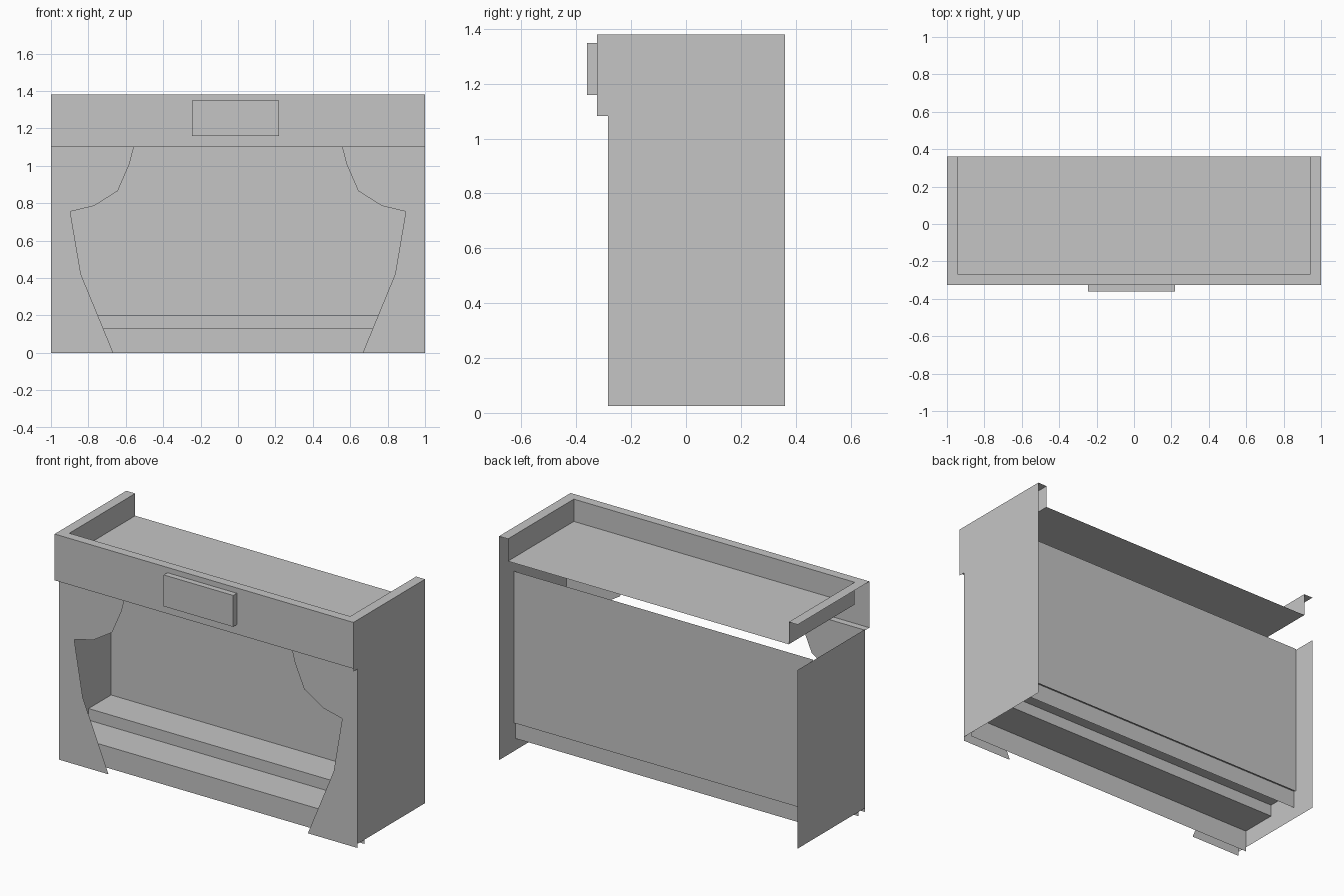
import bpy

cube = bpy.data.objects.get("Cube")
if cube:
    bpy.data.objects.remove(cube, do_unlink=True)

grey = bpy.data.materials.new("plain_grey")
grey.use_nodes = True
COLOUR = (0.56, 0.56, 0.56, 1)
grey.diffuse_color = COLOUR
grey.node_tree.nodes["Principled BSDF"].inputs["Base Color"].default_value = COLOUR


def build(name, verts, faces):
    mesh = bpy.data.meshes.new(name)
    mesh.from_pydata(verts, [], faces)
    mesh.materials.append(grey)
    obj = bpy.data.objects.new(name, mesh)
    bpy.context.collection.objects.link(obj)
    return obj


def sheet(name, points):
    """One flat polygon."""
    return build(name, points, [range(len(points))])


def strip(name, profile, x0, x1):
    """Sweep a (y, z) profile along x."""
    n = len(profile)
    verts = [(x, y, z) for x in (x0, x1) for y, z in profile]
    return build(name, verts, [(i, i + 1, n + i + 1, n + i) for i in range(n - 1)])


def side(name, x, y0, y1, z0, z1):
    """Upright sheet facing sideways."""
    return sheet(name, [(x, y0, z0), (x, y1, z0), (x, y1, z1), (x, y0, z1)])


FRONT, HEAD, BACK = -0.285, -0.325, 0.36
INNER_X, INNER_Y, ROOF, TOP = 0.94, -0.27, 1.245, 1.38
BEAM, WALL_Y = 1.1, 0.215

# Side walls
side("left_wall", 1, FRONT, BACK, 0.025, 1.083)
side("right_wall", -1, FRONT, BACK, 0.025, 1.106)

# Cut-out front panels, mirrored
outline = [(1, 0), (0.667, 0), (0.84, 0.42), (0.897, 0.755), (0.77, 0.785),
           (0.643, 0.865), (0.58, 1.01), (0.557, BEAM), (1, BEAM)]
panel = sheet("front_panels", [(x, FRONT, z) for x, z in reversed(outline)])
panel.modifiers.new("mirror", "MIRROR").use_mirror_merge = False

# Back wall and stepped floor
strip("back_wall", [(WALL_Y, 0.195), (WALL_Y, 1.113)], -1, 1)
strip("stepped_floor", [(-0.22, 0), (-0.22, 0.13), (0, 0.13), (0, 0.2),
                        (WALL_Y, 0.2)], -1, 1)
strip("floor_back_edge", [(0.2, 0.2), (0.2, 0.095)], -1, 1)

# Header: front face with underside, one outer end, recessed roof
strip("header_front", [(FRONT, BEAM), (HEAD, BEAM), (HEAD, TOP)], -1, 1)
side("header_left_end", 1, HEAD, BACK, 1.083, TOP)
strip("roof", [(INNER_Y, TOP), (INNER_Y, ROOF), (BACK, ROOF)], -INNER_X, INNER_X)
for name, x in (("left", INNER_X), ("right", -INNER_X)):
    side("header_inner_" + name, x, INNER_Y, BACK, ROOF, TOP)

# Three-sided rim with mitred corners
path = [(-1, BACK), (-1, HEAD), (1, HEAD), (1, BACK)]
inner = [(-INNER_X, BACK), (-INNER_X, INNER_Y), (INNER_X, INNER_Y), (INNER_X, BACK)]
build("header_rim", [(x, y, TOP) for x, y in path + inner],
      [(i, i + 1, i + 5, i + 4) for i in range(3)])

# Blank sign plate
bpy.ops.mesh.primitive_cube_add(size=1, location=(-0.0125, -0.3425, 1.253))
sign = bpy.context.object
sign.name = "sign_board"
sign.scale = (0.465, 0.035, 0.19)
sign.data.materials.append(grey)
